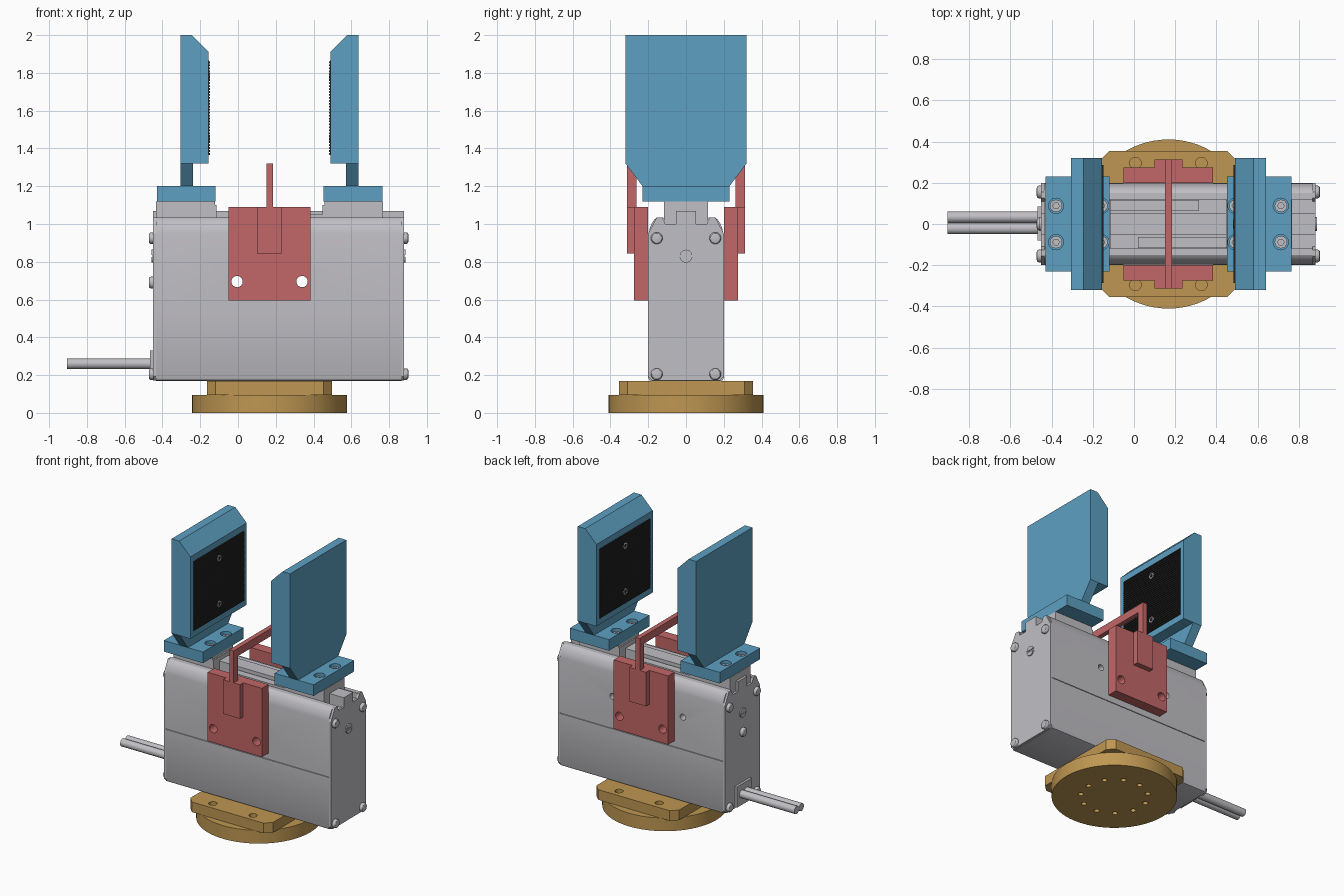
import bpy, bmesh, math

if "Cube" in bpy.data.objects:
    bpy.data.objects.remove(bpy.data.objects["Cube"], do_unlink=True)


def material(name, r, g, b):
    m = bpy.data.materials.new(name)
    m.use_nodes = True
    m.diffuse_color = (r, g, b, 1)
    node = next(n for n in m.node_tree.nodes if n.type == 'BSDF_PRINCIPLED')
    node.inputs["Base Color"].default_value = (r, g, b, 1)
    node.inputs["Roughness"].default_value = 0.6
    return m


GREY = material("light_grey", 0.53, 0.52, 0.55)
BLUE = material("blue", 0.11, 0.35, 0.54)
RED = material("red", 0.54, 0.135, 0.135)
GOLD = material("gold", 0.52, 0.31, 0.085)
BLACK = material("black_rubber", 0.02, 0.02, 0.02)

CX = 0.167  # centre plane of the jaws, clamp and base


def prism(name, pts, axis, a, b, mat, bevel=0.0):
    """Extrude a closed 2D outline along an axis from a to b."""
    place = {'x': lambda p, t: (t, p[0], p[1]),
             'y': lambda p, t: (p[0], t, p[1]),
             'z': lambda p, t: (p[0], p[1], t)}[axis]
    bm = bmesh.new()
    lo = [bm.verts.new(place(p, a)) for p in pts]
    hi = [bm.verts.new(place(p, b)) for p in pts]
    n = len(pts)
    bm.faces.new(lo)
    end = bm.faces.new(hi)
    for i in range(n):
        bm.faces.new((lo[i], lo[(i + 1) % n], hi[(i + 1) % n], hi[i]))
    if bevel:
        bmesh.ops.bevel(bm, geom=list(end.edges), offset=bevel, segments=3,
                        profile=0.5, affect='EDGES')
    bmesh.ops.recalc_face_normals(bm, faces=bm.faces)
    me = bpy.data.meshes.new(name)
    bm.to_mesh(me)
    bm.free()
    ob = bpy.data.objects.new(name, me)
    bpy.context.collection.objects.link(ob)
    me.materials.append(mat)
    return ob


def box(name, x0, x1, y0, y1, z0, z1, mat):
    return prism(name, [(x0, y0), (x1, y0), (x1, y1), (x0, y1)], 'z', z0, z1, mat)


def circle(u, v, r, n=24):
    return [(u + r * math.cos(2 * math.pi * i / n),
             v + r * math.sin(2 * math.pi * i / n)) for i in range(n)]


def activate(ob):
    bpy.ops.object.select_all(action='DESELECT')
    ob.select_set(True)
    bpy.context.view_layer.objects.active = ob


def smooth(ob):
    activate(ob)
    bpy.ops.object.shade_smooth_by_angle(angle=math.radians(30))
    return ob


def cut(ob, cutters):
    """Subtract the cutters and remove them again."""
    activate(ob)
    for c in cutters:
        c.hide_render = True
        mod = ob.modifiers.new("cut", 'BOOLEAN')
        mod.operation, mod.solver, mod.object = 'DIFFERENCE', 'EXACT', c
        bpy.ops.object.modifier_apply(modifier=mod.name)
        bpy.data.objects.remove(c, do_unlink=True)
    return smooth(ob)


def hole(axis, u, v, r, a, b, mat):
    return prism("cutter", circle(u, v, r), axis, a, b, mat)


def mirrored(half):
    return half + [(-u, v) for u, v in reversed(half)]


# Round mounting flange with a ring of holes underneath
flange = prism("base_flange", circle(CX, 0, 0.41, 72), 'z', 0, 0.095, GOLD)
cut(flange, [hole('z', CX + 0.22 * math.cos(i * math.tau / 11),
                  0.22 * math.sin(i * math.tau / 11), 0.018, -0.05, 0.03, GOLD)
             for i in range(11)])

# Mounting plate with clipped corners
W, D, C = 0.33, 0.355, 0.045
plate = prism("base_plate",
              [(CX + sx * u, sy * v) for sx, sy, uv in
               [(1, -1, [(W - C, D), (W, D - C)]), (1, 1, [(W, D - C), (W - C, D)]),
                (-1, 1, [(W - C, D), (W, D - C)]), (-1, -1, [(W, D - C), (W - C, D)])]
               for u, v in uv], 'z', 0.095, 0.168, GOLD)
cut(plate, [hole('z', CX + sx * 0.16, sy * 0.295, 0.028, 0.11, 0.3, GOLD)
            for sx in (-1, 1) for sy in (-1, 1)])

# Gripper housing: extruded section with side grooves and a top channel
section = mirrored([(0.185, 0.17), (0.195, 0.174), (0.2, 0.185), (0.2, 0.547),
                    (0.193, 0.547), (0.193, 0.553), (0.197, 0.553), (0.197, 0.95),
                    (0.192, 0.977), (0.181, 1.003), (0.167, 1.025), (0.15, 1.035),
                    (0.118, 1.035), (0.118, 0.995)])
body = prism("housing", section, 'x', -0.435, 0.865, GREY)
cut(body, [hole('y', CX + s * 0.172, 0.695, 0.03, -0.5, 0.5, GREY) for s in (-1, 1)] +
    [hole('y', CX + s * 0.28, 0.78, 0.022, 0.14, 0.5, GREY) for s in (-1, 1)])

# End caps with clipped corners
cap = mirrored([(0.18, 0.172), (0.2, 0.192), (0.2, 0.95), (0.155, 1.035),
                (0.125, 1.035), (0.11, 1.0)])
prism("end_cap_left", cap, 'x', 0.865, 0.88, GREY)
prism("end_cap_right", cap, 'x', -0.435, -0.45, GREY)

# Domed cap screws on both ends
for side, x, s in (("left", 0.88, 1), ("right", -0.45, -1)):
    spots = [(y, z) for y in (-0.155, 0.155) for z in (0.205, 0.925)]
    if s < 0:
        spots.append((0, 0.69))
    for y, z in spots:
        smooth(prism("cap_screw_" + side, circle(y, z, 0.031), 'x',
                     x - s * 0.005, x + s * 0.022, GREY, bevel=0.012))
    # Slotted plug
    plug = prism("slotted_plug_" + side, circle(0, 0.83, 0.034), 'x',
                 x - s * 0.004, x + s * 0.008, GREY)
    cut(plug, [box("cutter", x + s * 0.002 - 0.001 * (s < 0), x + s * 0.05,
                   -0.05, 0.05, 0.824, 0.836, GREY)])

# Cable outlet and twin cables
box("cable_outlet", -0.467, -0.449, -0.08, 0.085, 0.18, 0.33, GREY)
for y in (0.033, -0.022):
    smooth(prism("cable", circle(y, 0.26, 0.0275), 'x', -0.46, -0.905, GREY))

# Guide bar and racks in the top channel
box("guide_bar", -0.45, 0.88, -0.052, 0.052, 0.99, 1.07, GREY)
box("rack_back", -0.12, 0.315, 0.062, 0.116, 0.99, 1.05, GREY)
box("rack_front", 0.02, 0.455, -0.116, -0.062, 0.99, 1.05, GREY)

# Jaws and fingers, one on each side of the centre plane
for side, s in (("left", 1), ("right", -1)):
    def X(d):
        return CX + s * d

    box("jaw_" + side, X(0.28), X(0.60), -0.116, 0.116, 0.99, 1.10, GREY)
    box("jaw_pad_" + side, X(0.29), X(0.60), -0.116, 0.116, 1.10, 1.12, GREY)

    # Finger foot with screw holes
    foot = box("finger_foot_" + side, X(0.285), X(0.597), -0.23, 0.23, 1.12, 1.20, BLUE)
    bolts = [(X(d), y) for d in (0.325, 0.545) for y in (-0.088, 0.088)]
    cut(foot, [hole('z', x, y, 0.037, 1.15, 1.3, BLUE) for x, y in bolts])
    for x, y in bolts:
        screw = prism("foot_screw_" + side, circle(x, y, 0.03), 'z', 1.145, 1.18, GREY)
        cut(screw, [prism("cutter", circle(x, y, 0.016, 6), 'z', 1.16, 1.3, GREY)])

    # Flared neck and blade with a chamfered tip
    prism("finger_neck_" + side, [(-0.23, 1.20), (0.23, 1.20), (0.32, 1.32), (-0.32, 1.32)],
          'x', X(0.405), X(0.472), BLUE)
    prism("finger_blade_" + side,
          [(X(0.322), 1.32), (X(0.472), 1.32), (X(0.472), 2.0), (X(0.412), 2.0),
           (X(0.322), 1.91)], 'y', -0.32, 0.32, BLUE)

    # Ribbed rubber grip pad with two screws
    z0, z1, n = 1.365, 1.865, 32
    step = (z1 - z0) / n
    ribs = [(X(0.335), z0)]
    for i in range(n):
        z = z0 + i * step
        ribs += [(X(0.320), z), (X(0.315), z + step * 0.15),
                 (X(0.315), z + step * 0.6), (X(0.320), z + step * 0.75)]
    ribs += [(X(0.320), z1), (X(0.335), z1)]
    pad = prism("grip_pad_" + side, ribs, 'y', -0.285, 0.285, BLACK)
    for z in (1.45, 1.78):
        ring = prism("pad_screw_" + side, circle(0, z, 0.022), 'x', X(0.33), X(0.314), GREY)
        cut(ring, [prism("cutter", circle(0, z, 0.014), 'x', X(0.317), X(0.30), GREY)])
        prism("pad_screw_socket_" + side, circle(0, z, 0.013), 'x', X(0.32), X(0.3165), BLACK)

# Clamp plates on both faces, with a raised rib
for side, s in (("front", -1), ("back", 1)):
    y0, y1, y2 = s * 0.2, s * 0.275, s * 0.312
    clamp = box("clamp_plate_" + side, CX - 0.217, CX + 0.217, y0, y1, 0.595, 1.09, RED)
    cut(clamp, [hole('y', CX + k * 0.172, 0.695, 0.03, -0.5, 0.5, RED) for k in (-1, 1)])
    box("clamp_rib_" + side, CX - 0.067, CX + 0.067, y1 - s * 0.01, y2, 0.845, 1.09, RED)

# Thin arch joining the clamps over the top
prism("clamp_arch", mirrored([(0.262, 1.08), (0.312, 1.08), (0.312, 1.32)])[:3] +
      [(-0.312, 1.32), (-0.312, 1.08), (-0.262, 1.08), (-0.262, 1.265), (0.262, 1.265)],
      'x', CX - 0.017, CX + 0.017, RED)
